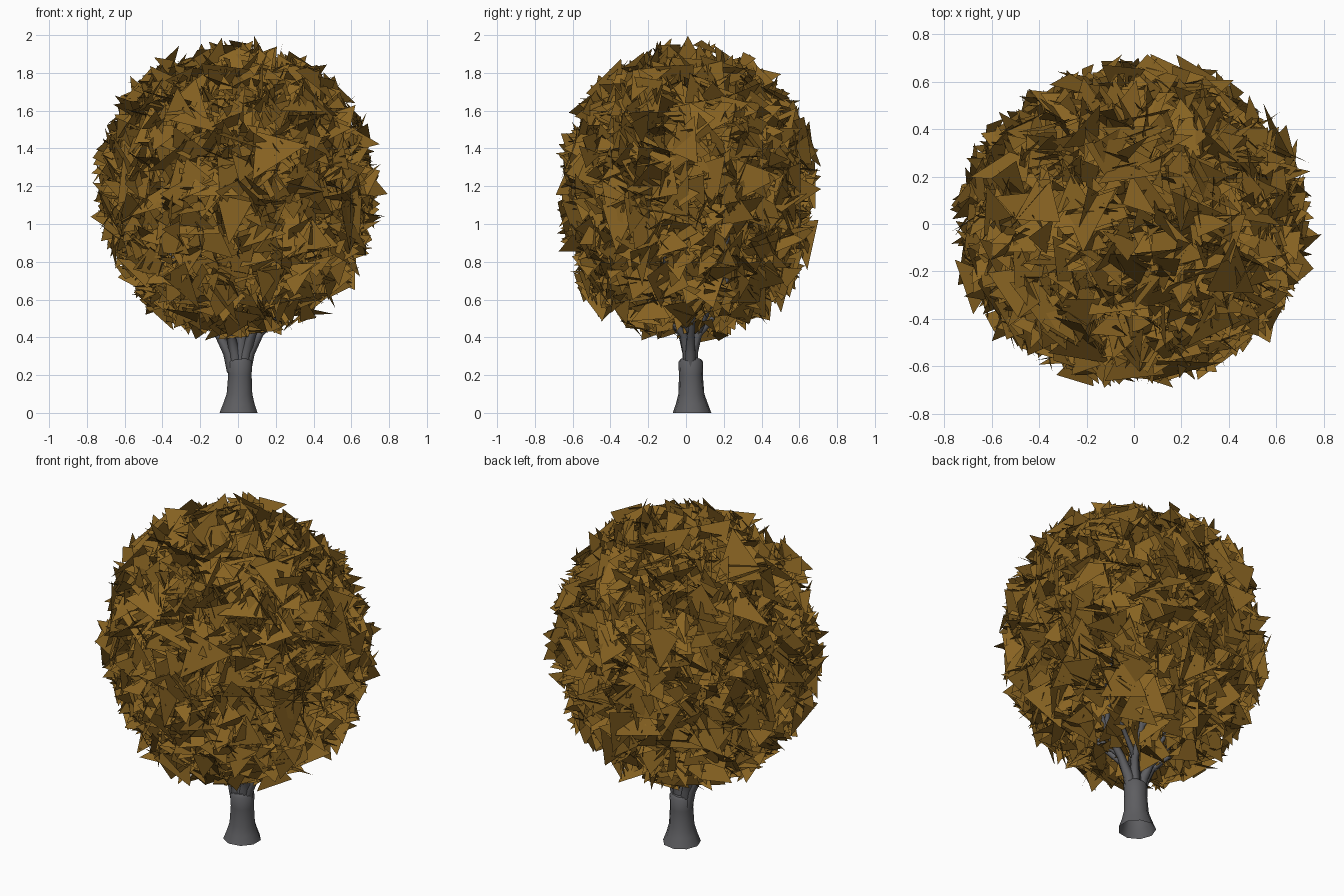
import bpy, bmesh, math, random
from mathutils import Vector

if "Cube" in bpy.data.objects:
    bpy.data.objects.remove(bpy.data.objects["Cube"])

random.seed(11)


def material(name, rgb):
    m = bpy.data.materials.new(name)
    m.diffuse_color = (*rgb, 1)
    m.use_nodes = True
    m.node_tree.nodes["Principled BSDF"].inputs["Base Color"].default_value = m.diffuse_color
    return m


BARK = material("dark grey bark", (0.112, 0.112, 0.12))
LEAF = material("autumn brown leaf", (0.25, 0.127, 0.016))


def make_object(name, bm, mat):
    me = bpy.data.meshes.new(name)
    bm.to_mesh(me)
    bm.free()
    me.materials.append(mat)
    ob = bpy.data.objects.new(name, me)
    bpy.context.collection.objects.link(ob)
    return ob


def tube(name, path, radii, sides):
    """Tapered open-ended limb swept along a path."""
    bm = bmesh.new()
    pts = [Vector(p) for p in path]
    rings = []
    for i, p in enumerate(pts):
        d = (pts[min(i + 1, len(pts) - 1)] - pts[max(i - 1, 0)]).normalized()
        u = d.cross(Vector((0, 1, 0))).normalized()
        v = d.cross(u)
        ring = [p + radii[i] * (math.cos(a) * u + math.sin(a) * v)
                for a in (2 * math.pi * k / sides for k in range(sides))]
        rings.append([bm.verts.new((c.x, c.y, 0 if p.z == 0 else c.z)) for c in ring])
    for a, b in zip(rings, rings[1:]):
        for k in range(sides):
            n = (k + 1) % sides
            bm.faces.new((a[k], a[n], b[n], b[k])).smooth = True
    bm.faces.new(rings[-1])
    bmesh.ops.recalc_face_normals(bm, faces=bm.faces)
    return make_object(name, bm, BARK)


# Trunk with flared foot
tube("trunk", [(0.006, 0.032, 0), (0.008, 0.03, 0.05), (0.01, 0.028, 0.1), (0.012, 0.026, 0.2),
               (0.012, 0.025, 0.27), (0.01, 0.025, 0.285)],
     [0.104, 0.085, 0.07, 0.064, 0.067, 0.055], 9)

# Main limbs, close in depth at first, then fanning into the crown
for i, (deg, reach, top) in enumerate([(5, 0.5, 1.0), (65, 0.4, 1.3), (130, 0.42, 1.1),
                                       (180, 0.5, 1.15), (245, 0.38, 1.05), (310, 0.4, 1.25)]):
    c, s = math.cos(math.radians(deg)), math.sin(math.radians(deg))
    path = [(0.005 + c * r, 0.022 + s * r * fy, z) for r, z, fy in
            [(0.03, 0.22, 0.4), (0.055, 0.32, 0.3), (0.11, 0.42, 0.45), (0.22, 0.54, 0.8),
             (reach, top, 0.9)]]
    tube(f"limb_{i}", path, [0.034, 0.03, 0.022, 0.017, 0.005], 6)
    for j, turn in enumerate((-0.6, 0.6)):
        a = math.radians(deg) + turn
        start = Vector(path[2 + j])
        end = Vector((math.cos(a) * 0.48, math.sin(a) * 0.42, 0.75 + 0.25 * j))
        tube(f"side_branch_{i}_{j}", [start, start.lerp(end, 0.5), end], [0.016, 0.011, 0.004], 5)
tube("leader", [(0.01, 0.02, 0.2), (0.02, 0.02, 0.45), (0.03, 0.02, 0.8), (0.0, 0.0, 1.6)],
     [0.045, 0.03, 0.024, 0.006], 6)

# Crown: large angular leaf cards at all angles, filling a thick rounded shell
CENTRE = Vector((-0.005, 0.01, 1.19))
HALF = Vector((0.77, 0.69, 0.79))
POWER = 2.1
# Gentle dents (positive) and bulges (negative) of the crown, by direction
LUMPS = [(Vector(d).normalized(), amount) for d, amount in
         [((1, 1, 1.2), 0.06), ((-1, 1, 0), 0.06), ((0, 0.55, -0.85), -0.06),
          ((0, -0.55, -0.85), -0.06), ((0, 0.8, 0.55), -0.03), ((-0.6, -0.7, 0), -0.01)]]


def depth(p):
    """1 on the crown's surface, 0 at its centre."""
    q = p - CENTRE
    base = sum(abs(q[k] / HALF[k]) ** POWER for k in range(3)) ** (1 / POWER)
    q.normalize()
    return base * (1 + sum(a * max(0, q.dot(d)) ** 6 for d, a in LUMPS))


def random_dir():
    return Vector([random.gauss(0, 1) for _ in range(3)]).normalized()


bm = bmesh.new()
for i in range(3300):
    d = random_dir()
    p = CENTRE + Vector([d[k] * HALF[k] for k in range(3)])
    level = random.uniform(0.82, 0.96) if i < 1700 else random.uniform(0.4, 0.88)
    p = CENTRE + (p - CENTRE) * (level / depth(p))
    n = (d * 0.5 + random_dir()).normalized()
    u = n.cross(random_dir()).normalized()
    v = n.cross(u)
    size = random.choice((0.05, 0.07, 0.09, 0.11, 0.135, 0.16))
    a0 = random.uniform(0, 6.28)
    corners = []
    for k in range(3):
        a = a0 + k * 2.094 + random.uniform(-0.4, 0.4)
        corners.append(p + size * random.uniform(0.8, 1.15) * (math.cos(a) * u + math.sin(a) * v))
    # slide leaves that stick out too far back into the crown
    limit = random.uniform(0.93, 1.045)
    out = max(depth(c) for c in corners)
    if out > limit:
        corners = [c - (p - CENTRE) * (out - limit) for c in corners]
    corners = [Vector((c.x, c.y, min(c.z, 2.0))) for c in corners]
    f = bm.faces.new([bm.verts.new(c) for c in corners])
    f.normal_update()
    if f.normal.dot(d) < 0:
        f.normal_flip()
make_object("leaf_crown", bm, LEAF)
